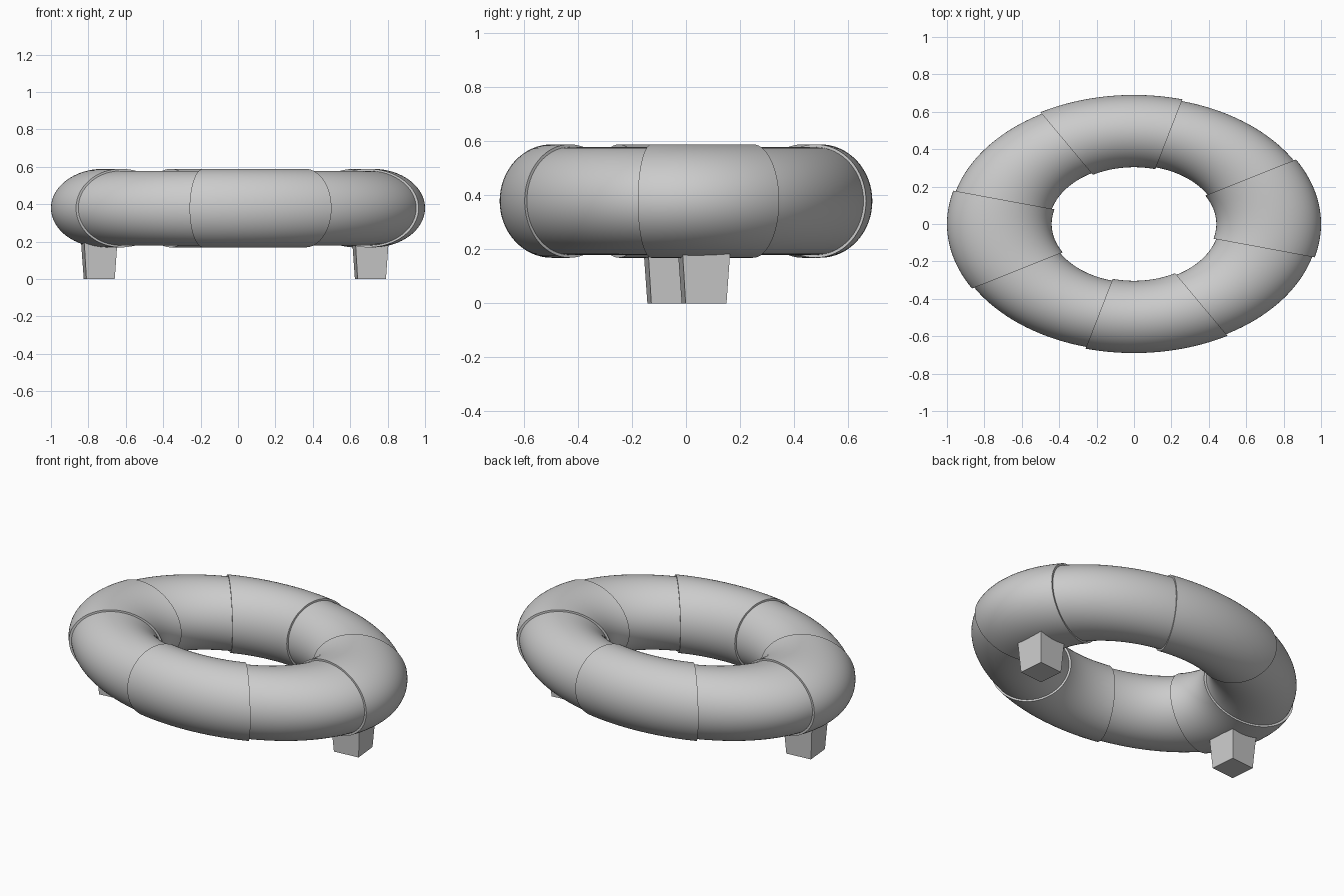
import bpy, bmesh, math

if "Cube" in bpy.data.objects:
    bpy.data.objects.remove(bpy.data.objects["Cube"])

CX, CZ = 0.72, 0.379          # tube centre radius along x, tube height
SY = 0.69                     # ring is squashed along y
THICK, THIN = 0.28, 0.266     # tube half width of the alternating panels
ZR = 0.75                     # tube height to width ratio
SIDES, STEPS = 64, 24


def finish(name, bm):
    bmesh.ops.recalc_face_normals(bm, faces=bm.faces)
    me = bpy.data.meshes.new(name)
    bm.to_mesh(me)
    bm.free()
    ob = bpy.data.objects.new(name, me)
    bpy.context.collection.objects.link(ob)
    return ob


def tube_loop(bm, a, r):
    loop = []
    for i in range(SIDES):
        t = 2 * math.pi * i / SIDES
        d = CX + r * math.cos(t)
        loop.append(bm.verts.new((d * math.cos(a), SY * d * math.sin(a), CZ + ZR * r * math.sin(t))))
    return loop


# Inflated ring: eight panels, alternately thick and thin, with stepped seams
bm = bmesh.new()
loops = []
for k in range(8):
    r = THICK if k % 2 == 0 else THIN
    for j in range(STEPS + 1):
        loops.append(tube_loop(bm, math.radians(-15 + 45 * (k + j / STEPS)), r))
for a, b in zip(loops, loops[1:] + loops[:1]):
    for i in range(SIDES):
        n = (i + 1) % SIDES
        bm.faces.new((a[i], a[n], b[n], b[i]))
ring = finish("float_ring", bm)
bpy.context.view_layer.objects.active = ring
ring.select_set(True)
bpy.ops.object.shade_smooth_by_angle(angle=math.radians(35))


# Tapered block feet under the two end panels
def foot(name, x, y, bottom=0.152, top=0.185, h=0.25):
    bm = bmesh.new()
    bmesh.ops.create_cube(bm, size=1)
    for v in bm.verts:
        s = top if v.co.z > 0 else bottom
        v.co = (v.co.x * s, v.co.y * s, (v.co.z + 0.5) * h)
    ob = finish(name, bm)
    ob.location = (x, y, 0)
    ob.rotation_euler.z = math.radians(5.5)


foot("right_foot", 0.708, 0.067)
foot("left_foot", -0.742, -0.06)
